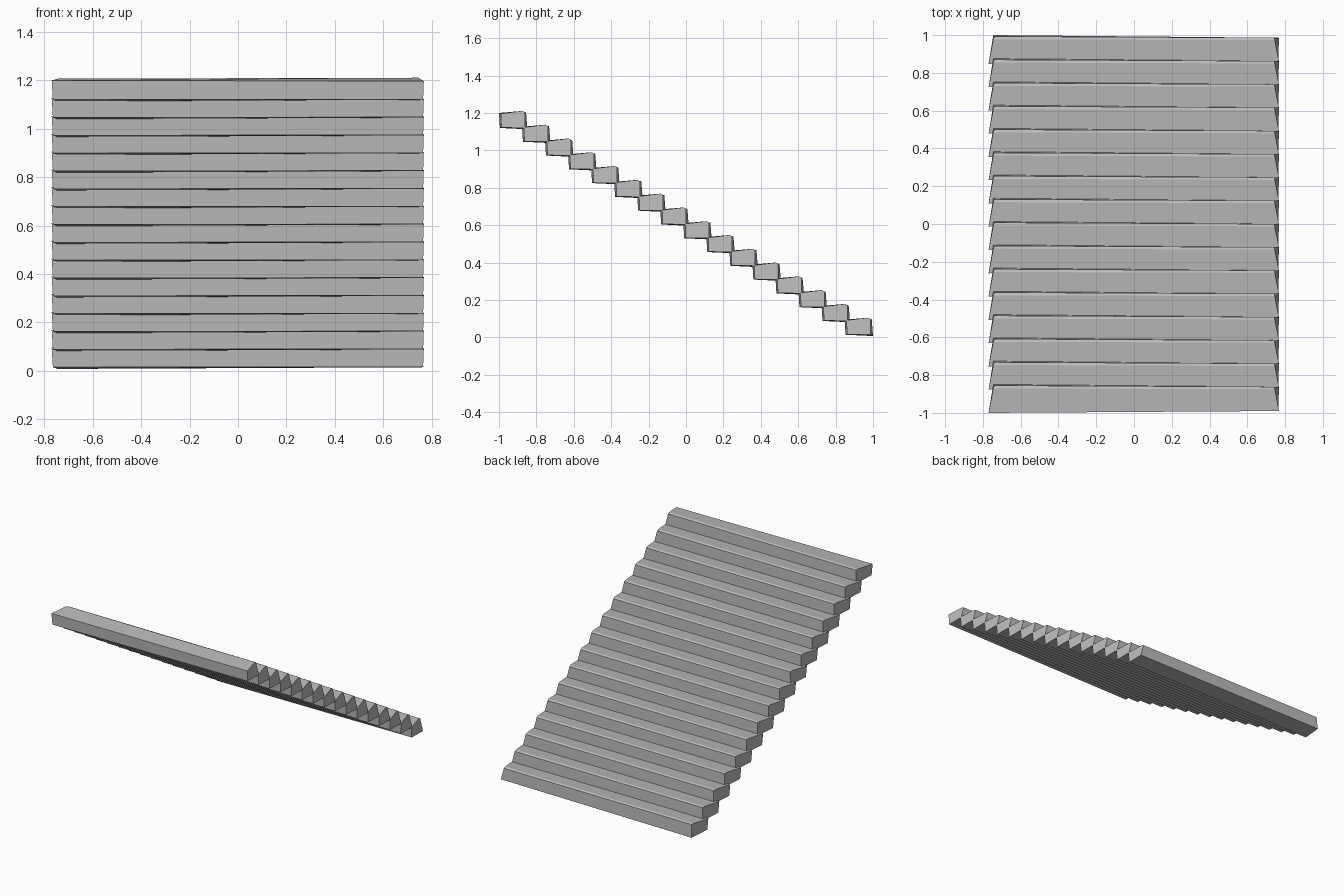
import bpy
import bmesh

STEPS = 16
RUN, DROP = 0.1232, 0.0737

cube = bpy.data.objects.get("Cube")
if cube:
    bpy.data.objects.remove(cube, do_unlink=True)

# Plain grey stone
stone = bpy.data.materials.new("grey_stone")
stone.use_nodes = True
color = (0.5, 0.5, 0.5, 1)
stone.diffuse_color = color
stone.node_tree.nodes["Principled BSDF"].inputs["Base Color"].default_value = color

# End outlines of the top tread: front bottom, front top, ridge, back top, back bottom
right_end = [(-0.765, -0.995, 1.12), (-0.77, -1.0, 1.2), (-0.745, -0.87, 1.207),
             (-0.74, -0.855, 1.203), (-0.745, -0.848, 1.113)]
left_end = [(0.765, -0.987, 1.122), (0.768, -0.99, 1.197), (0.745, -0.875, 1.211),
            (0.745, -0.862, 1.204), (0.767, -0.862, 1.12)]

# One slightly skewed tread, shared by every step
bm = bmesh.new()
a = [bm.verts.new(p) for p in right_end]
b = [bm.verts.new(p) for p in left_end]
bm.faces.new(a)
bm.faces.new(b[::-1])
for i in range(len(a)):
    j = (i + 1) % len(a)
    bm.faces.new((a[i], b[i], b[j], a[j]))
bmesh.ops.recalc_face_normals(bm, faces=bm.faces)
tread = bpy.data.meshes.new("tread")
bm.to_mesh(tread)
bm.free()
tread.materials.append(stone)

# Flight of steps descending towards the back
for n in range(STEPS):
    step = bpy.data.objects.new(f"step_{n + 1}", tread)
    step.location = (0, n * RUN, -n * DROP)
    bpy.context.collection.objects.link(step)
